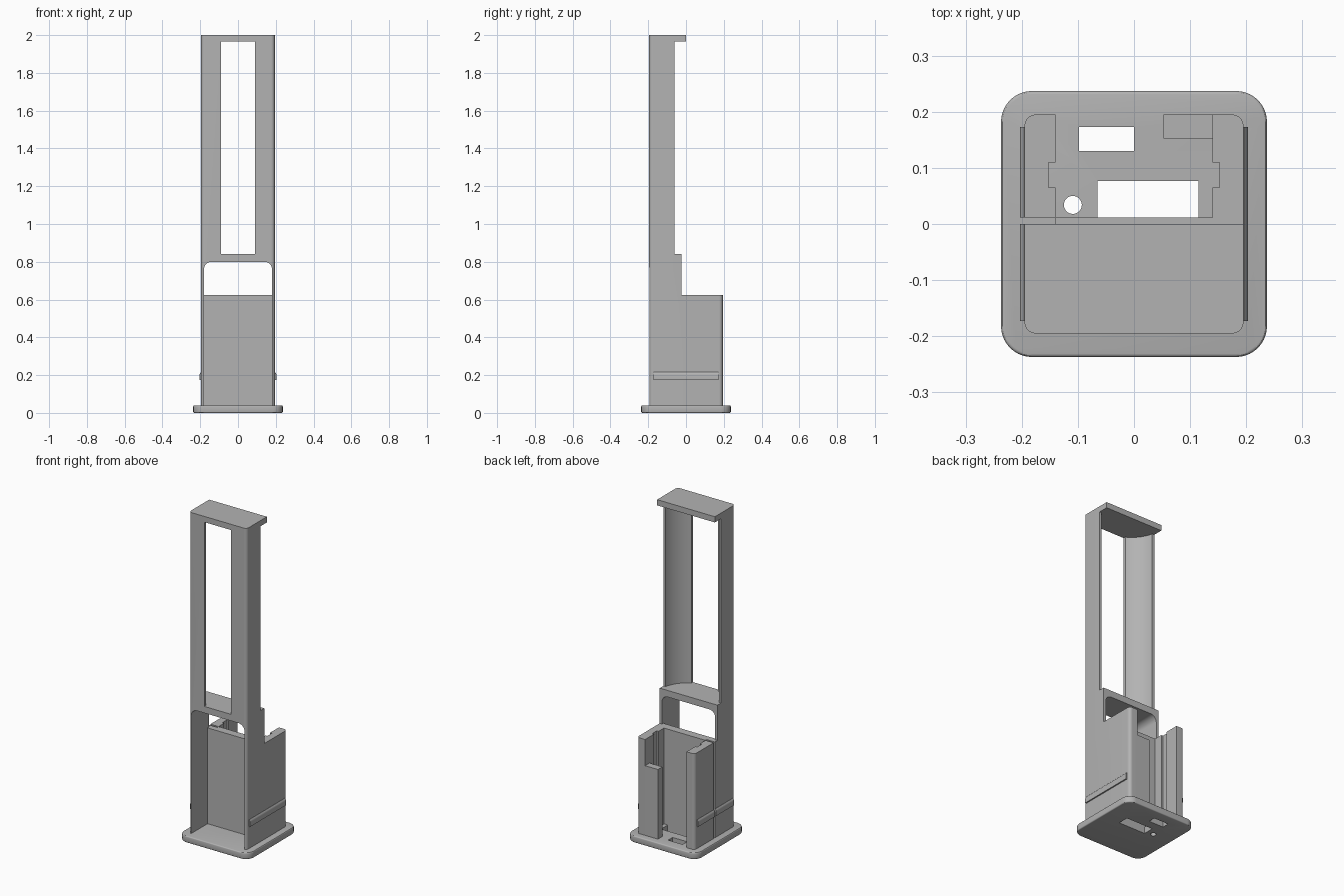
import bpy, bmesh, math
from mathutils import Vector

cube = bpy.data.objects.get("Cube")
if cube:
    bpy.data.objects.remove(cube, do_unlink=True)

grey = bpy.data.materials.new("light grey")
grey.use_nodes = True
grey.diffuse_color = (0.45, 0.45, 0.45, 1)
grey.node_tree.nodes["Principled BSDF"].inputs["Base Color"].default_value = (0.45, 0.45, 0.45, 1)


def prism(name, pts, axis, lo, hi):
    """Extrude a 2D outline along an axis from lo to hi."""
    place = {"x": lambda u, v, w: (w, u, v),
             "y": lambda u, v, w: (u, w, v),
             "z": lambda u, v, w: (u, v, w)}[axis]
    bm = bmesh.new()
    rings = [[bm.verts.new(place(u, v, w)) for u, v in pts] for w in (lo, hi)]
    for ring in rings:
        bm.faces.new(ring)
    n = len(pts)
    for i in range(n):
        j = (i + 1) % n
        bm.faces.new((rings[0][i], rings[0][j], rings[1][j], rings[1][i]))
    bmesh.ops.recalc_face_normals(bm, faces=bm.faces)
    mesh = bpy.data.meshes.new(name)
    bm.to_mesh(mesh)
    bm.free()
    mesh.materials.append(grey)
    obj = bpy.data.objects.new(name, mesh)
    bpy.context.collection.objects.link(obj)
    return obj


def rounded(x0, x1, y0, y1, radii, seg=10):
    """Rectangle outline; radii run lower left, lower right, upper right, upper left."""
    pts = []
    corners = [(x0, y0, 1, 1), (x1, y0, -1, 1), (x1, y1, -1, -1), (x0, y1, 1, -1)]
    for k, ((x, y, sx, sy), r) in enumerate(zip(corners, radii)):
        if r == 0:
            pts.append((x, y))
            continue
        for i in range(seg + 1):
            a = math.pi + (k + i / seg) * math.pi / 2
            pts.append((x + sx * r + r * math.cos(a), y + sy * r + r * math.sin(a)))
    return pts


def box(name, x0, x1, y0, y1, z0, z1):
    return prism(name, rounded(x0, x1, y0, y1, [0] * 4), "z", z0, z1)


def circle(cx, cy, r, n):
    return [(cx + r * math.cos(2 * math.pi * i / n), cy + r * math.sin(2 * math.pi * i / n))
            for i in range(n)]


def boolean(obj, cutter, operation="DIFFERENCE"):
    cutter.hide_render = True
    cutter.hide_viewport = False
    mod = obj.modifiers.new(cutter.name, "BOOLEAN")
    mod.operation = operation
    mod.solver = "EXACT"
    mod.object = cutter


def finish(obj):
    """Apply modifiers, then smooth the round surfaces only."""
    bpy.context.view_layer.update()
    bpy.ops.object.select_all(action="DESELECT")
    obj.select_set(True)
    bpy.context.view_layer.objects.active = obj
    for mod in list(obj.modifiers):
        bpy.ops.object.modifier_apply(modifier=mod.name)
    bpy.ops.object.shade_smooth_by_angle(angle=math.radians(30))


FLOOR, WALL_TOP, SHELF, CAP = 0.04, 0.625, 0.84, 1.965
DIVIDER = 0.012
cutters = []

# Base plate with softened rims and cable holes
base = prism("base_plate", rounded(-.237, .237, -.237, .237, [.055] * 4), "z", 0, FLOOR)
bevel = base.modifiers.new("soft_rim", "BEVEL")
bevel.width = 0.006
bevel.segments = 3
bevel.limit_method = "ANGLE"
bevel.angle_limit = math.radians(60)
base_cuts = [
    box("large_hole_cutter", -.065, .115, DIVIDER, .077, -.1, .1),
    box("small_hole_cutter", -.098, 0, .13, .173, -.1, .1),
    prism("round_hole_cutter", circle(-.109, .034, .016, 32), "z", -.1, .1),
]
for c in base_cuts:
    boolean(base, c)
finish(base)

# Tower: rounded column trimmed to a stepped side profile
tower = prism("tower_body", rounded(-.195, .195, -.195, .195, [.02] * 4), "z", .034, 2)
steps = [(-.3, 0), (.3, 0), (.3, WALL_TOP), (-.025, WALL_TOP), (-.025, SHELF),
         (-.06, SHELF), (-.06, CAP), (0, CAP), (0, 2.1), (-.3, 2.1)]
profile = prism("side_profile_cutter", steps, "x", -.3, .3)
boolean(tower, profile, "INTERSECT")
arch = [0, 0, .04, .04]
tower_cuts = [
    # round scoop and window of the upper frame
    prism("scoop_cutter", circle(0, -.02, .185, 96), "z", SHELF, CAP),
    box("window_cutter", -.09, .09, -.3, -.1, SHELF, CAP),
    # front recess and the opening above the divider
    prism("front_recess_cutter", rounded(-.18, .18, .02, .8, arch), "y", -.3, -.037),
    prism("opening_cutter", rounded(-.18, .18, WALL_TOP, .8, arch), "y", -.1, .1),
    # rear compartment with side grooves and a panel slot
    box("rear_pocket_cutter", -.14, .14, DIVIDER, .3, .02, .7),
    box("groove_cutter", -.152, .152, .065, .11, .02, .7),
    box("panel_slot_cutter", -.3, -.14, 0, DIVIDER, .02, .7),
]
for c in tower_cuts:
    boolean(tower, c)
finish(tower)
cutters = base_cuts + tower_cuts + [profile]

# Short block in the rear compartment
box("rear_block", .053, .142, .152, .195, .034, .465)

# Side rails; the right one is split by the panel slot
rail = [(.19, .175), (.203, .175), (.203, .203), (.201, .21), (.196, .216), (.19, .216)]
mirrored = [(-x, z) for x, z in rail]
finish(prism("left_rail", rail, "y", -.173, .173))
finish(prism("right_front_rail", mirrored, "y", -.173, 0))
finish(prism("right_rear_rail", mirrored, "y", DIVIDER, .173))

for c in cutters:
    bpy.data.objects.remove(c, do_unlink=True)
